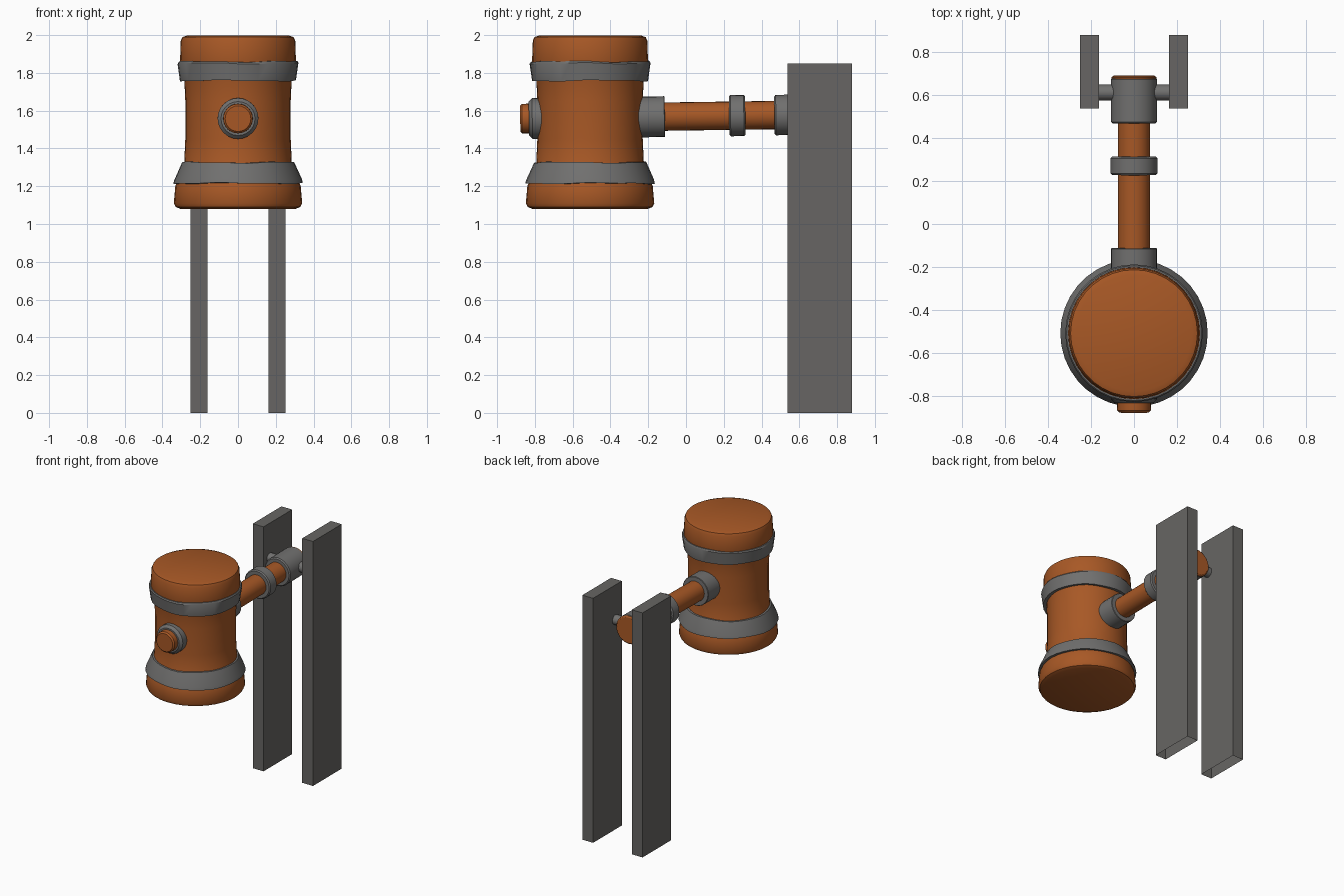
import bpy, bmesh, math
from mathutils import Matrix, Vector

if "Cube" in bpy.data.objects:
    bpy.data.objects.remove(bpy.data.objects["Cube"])


def material(name, rgb):
    m = bpy.data.materials.new(name)
    m.diffuse_color = (*rgb, 1)
    m.use_nodes = True
    m.node_tree.nodes["Principled BSDF"].inputs["Base Color"].default_value = m.diffuse_color
    return m


WOOD = material("orange wood", (0.39, 0.098, 0.019))
IRON = material("grey iron", (0.165, 0.163, 0.16))
POST = material("dark grey post", (0.135, 0.131, 0.125))


def finish(name, bm, mat, smooth=True):
    bmesh.ops.recalc_face_normals(bm, faces=bm.faces)
    me = bpy.data.meshes.new(name)
    bm.to_mesh(me)
    bm.free()
    me.materials.append(mat)
    ob = bpy.data.objects.new(name, me)
    bpy.context.collection.objects.link(ob)
    if smooth:
        bpy.ops.object.select_all(action='DESELECT')
        ob.select_set(True)
        bpy.context.view_layer.objects.active = ob
        bpy.ops.object.shade_smooth_by_angle(angle=math.radians(35))
    return ob


def lathe(name, profile, mat, matrix, sides=28, closed=False, wobble=0.0):
    """Revolve (radius, height) points round local z, with a hand-carved wobble."""
    bm = bmesh.new()
    rings = []
    for k, (r, h) in enumerate(profile):
        ring = []
        for i in range(sides):
            a = math.tau * i / sides
            w = wobble * (math.sin(3 * a + k) + 0.6 * math.sin(7 * a + 2))
            ring.append(bm.verts.new(matrix @ Vector((r * math.cos(a), r * math.sin(a), h + w))))
        rings.append(ring)
    pairs = list(zip(rings, rings[1:]))
    if closed:
        pairs.append((rings[-1], rings[0]))
    else:
        bm.faces.new(rings[0])
        bm.faces.new(rings[-1])
    for a, b in pairs:
        for i in range(sides):
            j = (i + 1) % sides
            bm.faces.new((a[i], a[j], b[j], b[i]))
    return finish(name, bm, mat)


# Hammer head: one turned block with rounded, flared ends
HEAD = Matrix.Translation((0, -0.508, 0))
lathe("hammer_head", [(0.305, 1.08), (0.33, 1.09), (0.34, 1.11), (0.332, 1.20),
                      (0.285, 1.32), (0.279, 1.45), (0.279, 1.65), (0.284, 1.76),
                      (0.307, 1.86), (0.303, 1.97), (0.295, 1.989), (0.27, 1.998)],
      WOOD, HEAD, 36)

# Iron bands round the head
lathe("upper_band", [(0.27, 1.762), (0.307, 1.758), (0.32, 1.85), (0.314, 1.86), (0.28, 1.86)],
      IRON, HEAD, 36, True, 0.003)
lathe("lower_band", [(0.30, 1.213), (0.343, 1.215), (0.338, 1.235), (0.297, 1.326), (0.27, 1.328)],
      IRON, HEAD, 36, True, 0.003)

# Handle runs along y through the head, tilted very slightly upward to the back
SHAFT = (Matrix.Translation((0, 0, 1.570)) @ Matrix.Rotation(0.014, 4, 'X')
         @ Matrix.Rotation(-math.pi / 2, 4, 'X'))
lathe("handle", [(0.068, -0.878), (0.078, -0.868), (0.08, -0.77), (0.075, -0.2), (0.075, 0.66)],
      WOOD, SHAFT, 24)


# Collars on the handle
def collar(name, start, end, r, bevel=0.008):
    lathe(name, [(0.07, start), (r - bevel, start), (r, start + bevel),
                 (r, end - bevel), (r - bevel, end), (0.07, end)], IRON, SHAFT, 24, True)


collar("front_collar", -0.832, -0.74, 0.108, 0.018)
collar("head_collar", -0.26, -0.112, 0.108, 0.003)
collar("middle_collar", 0.228, 0.314, 0.109)
collar("pivot_collar", 0.468, 0.682, 0.107)
lathe("handle_end_cap", [(0.104, 0.675), (0.105, 0.683), (0.095, 0.69)], WOOD, SHAFT, 24)

# Pivot axle between the posts
AXLE = Matrix.Translation((0, 0.612, 1.588)) @ Matrix.Rotation(math.pi / 2, 4, 'Y')
lathe("pivot_axle", [(0.037, -0.18), (0.037, 0.18)], IRON, AXLE, 16)

# Two upright posts, open underneath
for side, name in ((-1, "left_post"), (1, "right_post")):
    bm = bmesh.new()
    bmesh.ops.create_cube(bm, size=1)
    bmesh.ops.scale(bm, vec=(0.09, 0.343, 1.85), verts=bm.verts)
    bmesh.ops.translate(bm, vec=(side * 0.207, 0.708, 0.925), verts=bm.verts)
    bm.normal_update()
    bmesh.ops.delete(bm, geom=[f for f in bm.faces if f.normal.z < -0.5], context='FACES_ONLY')
    finish(name, bm, POST, False)
